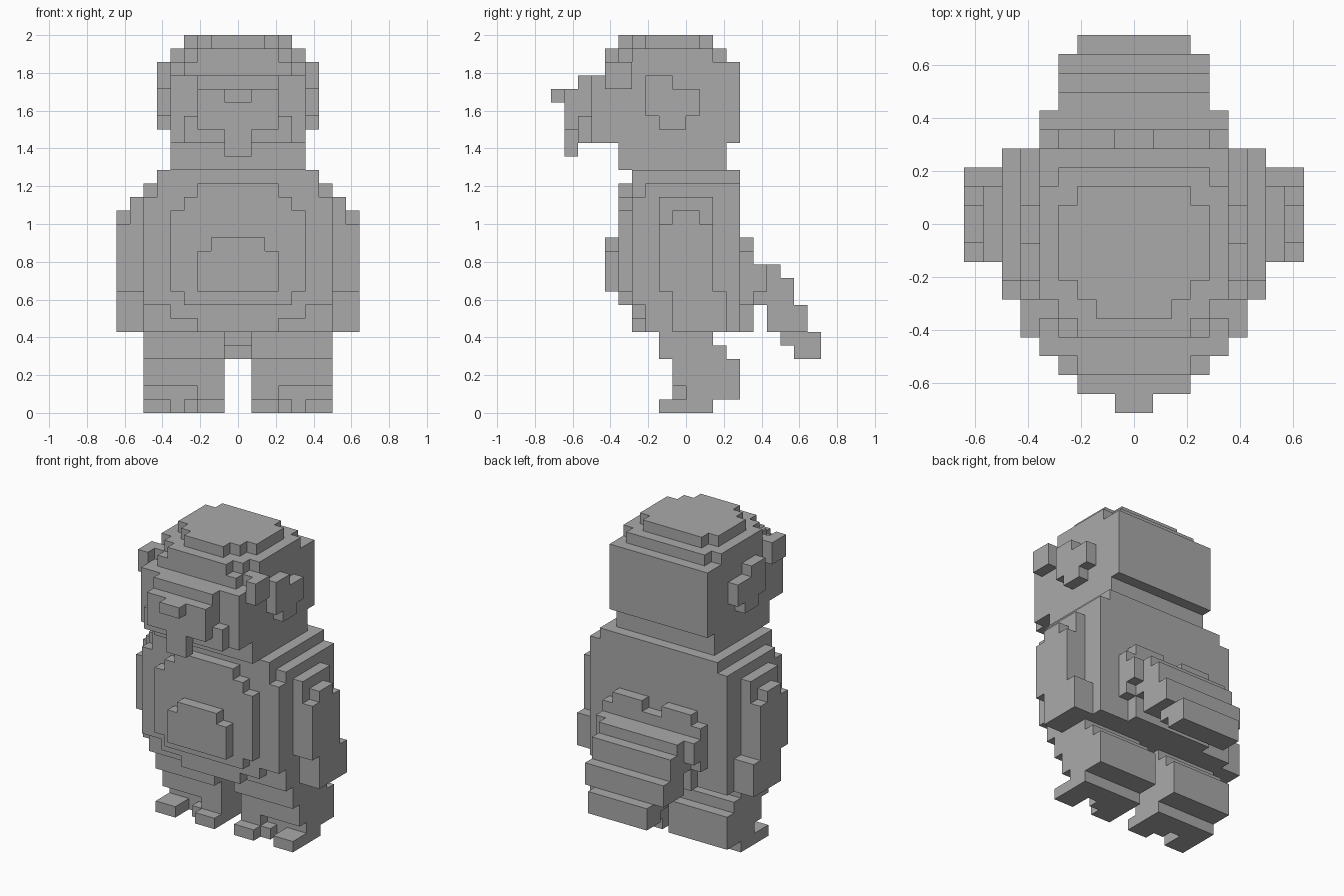
import bpy
import bmesh
from mathutils import Vector

UNIT = 2 / 28  # edge length of one cube

default = bpy.data.objects.get("Cube")
if default:
    bpy.data.objects.remove(default, do_unlink=True)

grey = bpy.data.materials.new("plain_grey")
grey.use_nodes = True
colour = (0.4, 0.4, 0.4, 1)
grey.diffuse_color = colour
grey.node_tree.nodes["Principled BSDF"].inputs["Base Color"].default_value = colour


def block(cells, width, depth, height):
    """Fill cubes on both sides of the middle; width is a half width or an (inner, outer) span."""
    inner, outer = width if isinstance(width, tuple) else (0, width)
    for x in range(inner, outer):
        for y in range(*depth):
            for z in range(*height):
                cells.add((x, y, z))
                cells.add((-x - 1, y, z))


def build(name, cells):
    """Skin the filled cubes with their outer faces only, merged into flat panels."""
    bm = bmesh.new()
    corners = {}

    def corner(point):
        key = tuple(point)
        if key not in corners:
            corners[key] = bm.verts.new(Vector(key) * UNIT)
        return corners[key]

    for cell in sorted(cells):
        for axis in range(3):
            for side in (0, 1):
                beside = list(cell)
                beside[axis] += 2 * side - 1
                if tuple(beside) in cells:
                    continue
                loop = []
                for a, b in ((0, 0), (1, 0), (1, 1), (0, 1)):
                    point = list(cell)
                    point[axis] += side
                    point[(axis + 1) % 3] += a
                    point[(axis + 2) % 3] += b
                    loop.append(corner(point))
                bm.faces.new(loop if side else loop[::-1])
    bmesh.ops.dissolve_limit(bm, angle_limit=0.01, verts=bm.verts, edges=bm.edges)
    mesh = bpy.data.meshes.new(name)
    bm.to_mesh(mesh)
    bm.free()
    mesh.materials.append(grey)
    bpy.context.collection.objects.link(bpy.data.objects.new(name, mesh))


# Head: boxy skull stepped in towards the crown
head = set()
block(head, width=5, depth=(-7, 4), height=(20, 25))
block(head, width=5, depth=(-5, 4), height=(25, 26))
block(head, width=4, depth=(-6, -5), height=(25, 26))
block(head, width=5, depth=(-4, 2), height=(26, 27))
block(head, width=4, depth=(-5, 3), height=(26, 27))
block(head, width=3, depth=(-6, -5), height=(26, 27))
block(head, width=4, depth=(-3, 1), height=(27, 28))
block(head, width=3, depth=(-4, 2), height=(27, 28))
block(head, width=2, depth=(-5, -4), height=(27, 28))
build("head", head)

# Neck
neck = set()
block(neck, width=5, depth=(-5, 3), height=(18, 20))
build("neck", neck)

# Muzzle with a nose tip, chin and cheeks
muzzle = set()
block(muzzle, width=3, depth=(-8, -7), height=(21, 25))
block(muzzle, width=3, depth=(-9, -8), height=(21, 24))
block(muzzle, width=1, depth=(-10, -9), height=(23, 24))
block(muzzle, width=1, depth=(-9, -8), height=(19, 21))
block(muzzle, width=3, depth=(-8, -7), height=(20, 21))
block(muzzle, width=(3, 4), depth=(-8, -7), height=(20, 22))
build("muzzle", muzzle)

# Brow tufts and ears on the sides of the head
brows = set()
block(brows, width=(5, 6), depth=(-6, -4), height=(24, 26))
build("brow_tufts", brows)

ears = set()
block(ears, width=(5, 6), depth=(-3, -1), height=(24, 25))
block(ears, width=(5, 6), depth=(-3, 1), height=(22, 24))
block(ears, width=(5, 6), depth=(-2, 0), height=(21, 22))
build("ears", ears)

# Body with rounded shoulders
body = set()
block(body, width=6, depth=(-4, 4), height=(17, 18))
block(body, width=7, depth=(-3, 4), height=(6, 17))
block(body, width=7, depth=(-4, -3), height=(8, 16))
block(body, width=6, depth=(-4, -3), height=(16, 17))
block(body, width=5, depth=(-4, -3), height=(7, 8))
block(body, width=3, depth=(-4, -3), height=(6, 7))
build("body", body)

# Chest plate and belly patch
chest = set()
block(chest, width=3, depth=(-5, -4), height=(16, 17))
block(chest, width=4, depth=(-5, -4), height=(15, 16))
block(chest, width=5, depth=(-5, -4), height=(9, 15))
block(chest, width=4, depth=(-5, -4), height=(8, 9))
build("chest", chest)

belly = set()
block(belly, width=2, depth=(-6, -5), height=(12, 13))
block(belly, width=3, depth=(-6, -5), height=(9, 12))
build("belly_patch", belly)

# Arms with hands set slightly back
arms = set()
block(arms, width=(7, 8), depth=(-2, 2), height=(9, 16))
block(arms, width=(8, 9), depth=(-2, 2), height=(9, 14))
block(arms, width=(8, 9), depth=(-1, 1), height=(14, 15))
block(arms, width=(7, 9), depth=(-1, 3), height=(6, 9))
build("arms", arms)

# Tail: two root lobes and a slab stepping down and back
tail = set()
block(tail, width=(1, 4), depth=(4, 5), height=(12, 13))
block(tail, width=5, depth=(4, 5), height=(8, 12))
block(tail, width=4, depth=(4, 5), height=(6, 8))
block(tail, width=5, depth=(5, 6), height=(9, 11))
block(tail, width=4, depth=(5, 7), height=(8, 11))
block(tail, width=4, depth=(6, 8), height=(7, 10))
block(tail, width=4, depth=(6, 8), height=(6, 8))
block(tail, width=4, depth=(8, 9), height=(6, 8))
block(tail, width=3, depth=(7, 10), height=(5, 6))
block(tail, width=3, depth=(8, 10), height=(4, 5))
build("tail", tail)

# Legs leaning back towards the heels
legs = set()
block(legs, width=(1, 7), depth=(-2, 2), height=(5, 6))
block(legs, width=(1, 7), depth=(-2, 3), height=(4, 5))
block(legs, width=(1, 7), depth=(-1, 4), height=(2, 4))
block(legs, width=(1, 7), depth=(0, 4), height=(1, 2))
block(legs, width=(1, 3), depth=(-1, 0), height=(1, 2))
build("legs", legs)

# Feet with two toes each
feet = set()
block(feet, width=(1, 7), depth=(0, 2), height=(0, 1))
block(feet, width=(1, 3), depth=(-2, 0), height=(0, 1))
block(feet, width=(3, 4), depth=(-1, 0), height=(0, 1))
block(feet, width=(5, 7), depth=(-2, 0), height=(0, 1))
build("feet", feet)
